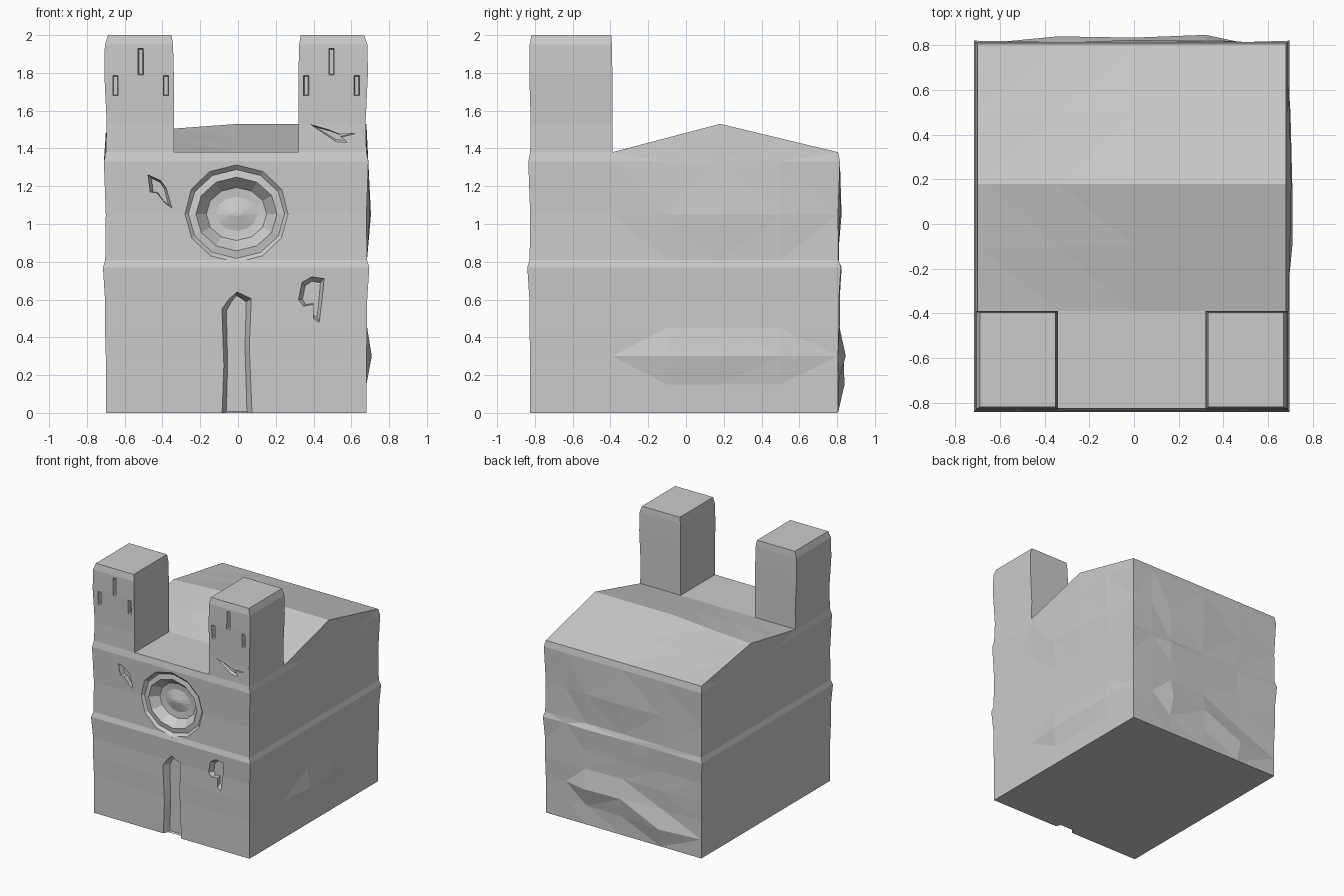
import bpy, bmesh, math, random

random.seed(4)
cube = bpy.data.objects.get("Cube")
if cube:
    bpy.data.objects.remove(cube, do_unlink=True)

stone = bpy.data.materials.new("grey_stone")
stone.use_nodes = True
COLOUR = (0.6, 0.6, 0.6, 1)
stone.diffuse_color = COLOUR
stone.node_tree.nodes["Principled BSDF"].inputs["Base Color"].default_value = COLOUR


def finish(name, bm):
    bmesh.ops.triangulate(bm, faces=[f for f in bm.faces])
    bmesh.ops.recalc_face_normals(bm, faces=bm.faces[:])
    mesh = bpy.data.meshes.new(name)
    bm.to_mesh(mesh)
    bm.free()
    mesh.materials.append(stone)
    obj = bpy.data.objects.new(name, mesh)
    bpy.context.collection.objects.link(obj)
    return obj


def skin(name, loops):
    """Closed solid through a stack of equal-length point loops."""
    bm = bmesh.new()
    rings = [[bm.verts.new(p) for p in loop] for loop in loops]
    for a, b in zip(rings, rings[1:]):
        for i in range(len(a)):
            j = (i + 1) % len(a)
            bm.faces.new((a[i], a[j], b[j], b[i]))
    bm.faces.new(rings[0])
    bm.faces.new(rings[-1])
    return finish(name, bm)


def carve(target, cutter):
    mod = target.modifiers.new("recess", "BOOLEAN")
    mod.operation = "DIFFERENCE"
    mod.solver = "EXACT"
    mod.object = cutter
    bpy.context.view_layer.objects.active = target
    bpy.ops.object.modifier_apply(modifier=mod.name)
    bpy.data.objects.remove(cutter, do_unlink=True)


def recess(target, outline, sx, sz, depth):
    """Carve an outline into the front with a tapered reveal."""
    cx = sum(p[0] for p in outline) / len(outline)
    cz = sum(p[1] for p in outline) / len(outline)
    outer = [[(x, y, z) for x, z in outline] for y in (-0.9, -0.825)]
    inner = [(cx + (x - cx) * sx, depth - 0.825, cz + (z - cz) * sz) for x, z in outline]
    carve(target, skin("recess_cutter", outer + [inner]))


# Main hall: a grid box whose courses swell in and out
XS = [-0.7, -0.34, 0, 0.32, 0.5, 0.68]
YS = [-0.825, -0.39, -0.1, 0.18, 0.5, 0.805]
COURSES = [(0, 0), (0.15, 0), (0.3, 0), (0.45, -0.004), (0.6, 0.004), (0.77, 0.015),
           (0.81, -0.003), (1.05, 0), (1.33, 0.01), (1.38, 0)]
TOP = len(COURSES) - 1
RIDGE = [0.105, 0.125, 0.15, 0.15, 0.15, 0.15]
# Worn stones standing proud, keyed by grid column and course
BACK_BUMPS = {(3, 2): 0.035, (2, 2): 0.025, (1, 1): 0.038, (2, 7): 0.024, (3, 7): 0.015}
SIDE_BUMPS = {(2, 2): 0.028, (3, 2): 0.028, (4, 2): 0.02,
              (2, 7): 0.018, (3, 7): 0.024, (4, 7): 0.016}


def hall_point(i, j, k):
    x, y = XS[i], YS[j]
    z, swell = COURSES[k]
    if i in (0, 5):
        x += math.copysign(swell, x)
    if j in (0, 5):
        y += math.copysign(swell, y)
    if i == 5:
        x += SIDE_BUMPS.get((j, k), 0)
    if j == 5:
        y += BACK_BUMPS.get((i, k), 0)
        if 0 < i < 5 and 0 < k < 8:
            y += random.uniform(-0.007, 0.007)
    if k == TOP and j > 1:
        slope = (y + 0.39) / 0.57 if j <= 3 else (0.805 - y) / 0.625
        z += RIDGE[i] * slope
    return x, y, z


bm = bmesh.new()
grid = {}


def v(i, j, k):
    if (i, j, k) not in grid:
        grid[i, j, k] = bm.verts.new(hall_point(i, j, k))
    return grid[i, j, k]


for a in range(5):
    for b in range(5):
        for k in (0, TOP):
            bm.faces.new((v(a, b, k), v(a + 1, b, k), v(a + 1, b + 1, k), v(a, b + 1, k)))
    for k in range(TOP):
        for side in (0, 5):
            bm.faces.new((v(a, side, k), v(a + 1, side, k), v(a + 1, side, k + 1), v(a, side, k + 1)))
            bm.faces.new((v(side, a, k), v(side, a + 1, k), v(side, a + 1, k + 1), v(side, a, k + 1)))
hall = finish("main_hall", bm)

# Pointed doorway
recess(hall, [(-0.085, -0.02), (-0.075, 0.25), (-0.085, 0.55), (-0.05, 0.6), (-0.005, 0.64),
              (0.07, 0.605), (0.06, 0.35), (0.075, -0.02)], 0.68, 0.93, 0.05)

# Round window: stepped rings with a domed centre
RINGS = [(0.28, -0.9), (0.28, -0.832), (0.255, -0.808), (0.215, -0.815),
         (0.16, -0.75), (0.11, -0.745), (0.03, -0.765)]
carve(hall, skin("round_window_cutter", [
    [(-0.008 + r * math.cos(math.tau * n / 12), y, 1.053 + (r - 0.02) * math.sin(math.tau * n / 12))
     for n in range(12)] for r, y in RINGS]))

# Chipped stones in the front wall
recess(hall, [(-0.476, 1.26), (-0.41, 1.23), (-0.38, 1.19), (-0.35, 1.085),
              (-0.385, 1.11), (-0.43, 1.165), (-0.465, 1.17)], 0.7, 0.8, 0.03)
recess(hall, [(0.32, 0.6), (0.34, 0.69), (0.39, 0.72), (0.455, 0.71), (0.445, 0.6),
              (0.43, 0.48), (0.4, 0.5), (0.4, 0.575), (0.345, 0.565)], 0.7, 0.8, 0.03)

# Twin towers with chamfered tops and slit windows
TOWER = [(1.38, 0, 0), (1.53, -0.005, 0), (1.8, 0.008, 0), (1.95, 0.005, 0.004), (2, -0.012, 0.012)]
for name, s in (("left_tower", 1), ("right_tower", -1)):
    loops = []
    for z, out, inset in TOWER:
        xa, xb = -0.01 + s * (0.33 + inset), -0.01 + s * (0.69 + out)
        ya, yb = -0.825 - out * 0.6, -0.39 - inset * 0.5
        loops.append([(xa, ya, z), (xb, ya, z), (xb, yb, z), (xa, yb, z)])
    tower = skin(name, loops)
    mid = -0.01 + s * 0.505
    for dx, z0, z1 in ((0, 1.79, 1.93), (-0.134, 1.68, 1.785), (0.134, 1.68, 1.785)):
        x0, x1 = mid + dx - 0.014, mid + dx + 0.014
        recess(tower, [(x0, z0), (x1, z0), (x1, z1), (x0, z1)], 0.7, 0.93, 0.03)
    if s > 0:
        recess(tower, [(0.38, 1.53), (0.48, 1.5), (0.54, 1.475), (0.63, 1.48),
                       (0.55, 1.46), (0.58, 1.43), (0.52, 1.435), (0.44, 1.49)], 0.8, 0.7, 0.02)
